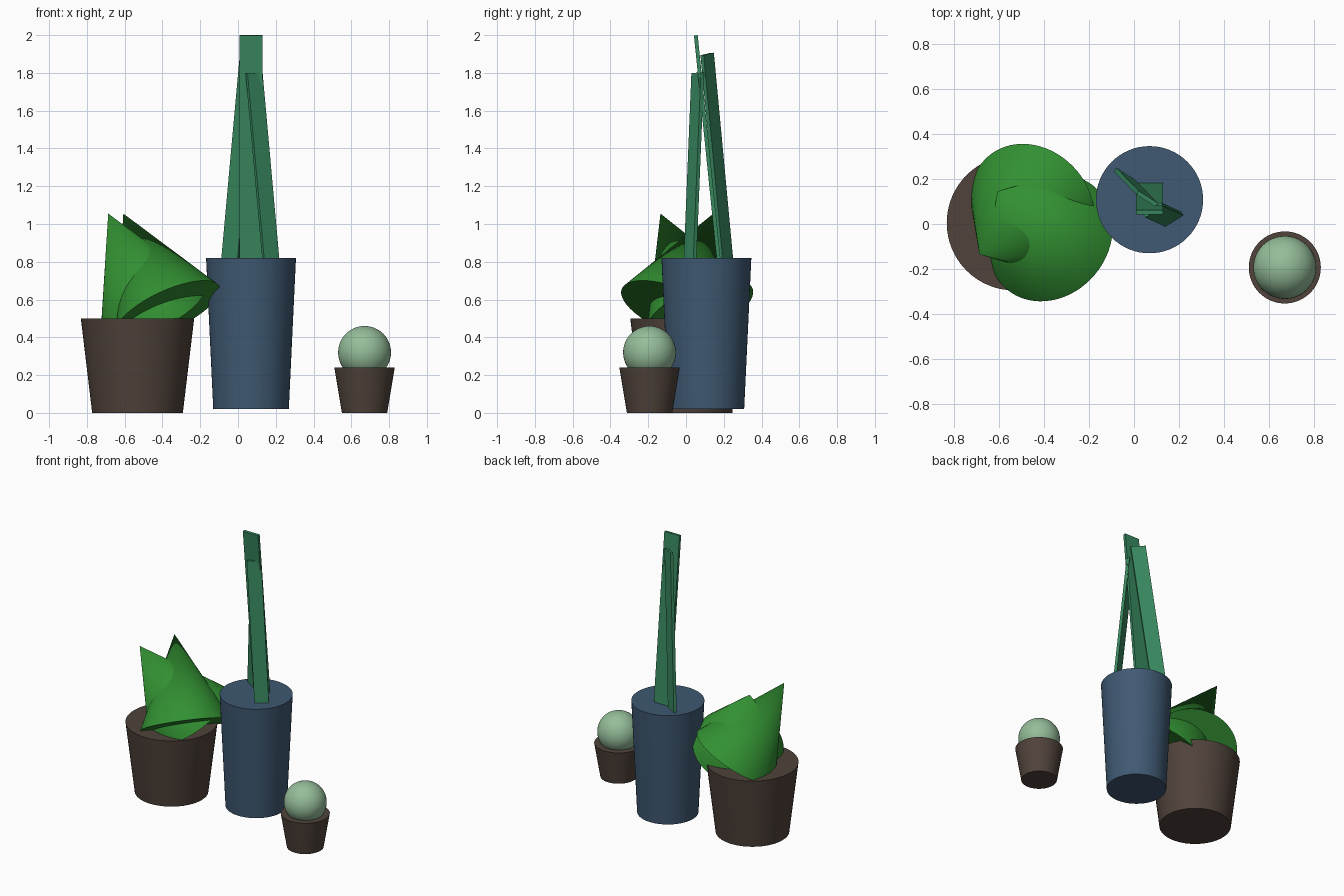
import bpy, math
from mathutils import Vector, Matrix

if "Cube" in bpy.data.objects:
    bpy.data.objects.remove(bpy.data.objects["Cube"])


def material(name, rgb):
    m = bpy.data.materials.new(name)
    m.diffuse_color = (*rgb, 1)
    m.use_nodes = True
    m.node_tree.nodes["Principled BSDF"].inputs["Base Color"].default_value = m.diffuse_color
    return m


BROWN = material("dark_brown", (0.08, 0.055, 0.043))
BLUE = material("slate_blue", (0.05, 0.10, 0.17))
GRASS = material("bright_green", (0.032, 0.28, 0.032))
LEAF = material("deep_green", (0.04, 0.25, 0.115))
SAGE = material("sage_green", (0.30, 0.51, 0.32))


def finish(name, mat):
    ob = bpy.context.object
    ob.name = name
    ob.data.materials.append(mat)
    return ob


def smooth():
    bpy.ops.object.shade_smooth_by_angle(angle=math.radians(30))


def pot(name, x, y, z0, z1, r_bottom, r_top, mat):
    bpy.ops.mesh.primitive_cone_add(vertices=64, radius1=r_bottom, radius2=r_top,
                                    depth=z1 - z0, location=(x, y, (z0 + z1) / 2))
    smooth()
    return finish(name, mat)


def cone_leaf(name, apex, axis, radius, length):
    # solid cone hanging back from its apex along a tilted axis
    n = Vector(axis).normalized()
    bpy.ops.mesh.primitive_cone_add(vertices=64, radius1=radius, radius2=0, depth=length)
    smooth()
    ob = finish(name, GRASS)
    ob.matrix_world = (Matrix.Translation(Vector(apex) - n * length / 2)
                       @ Vector((0, 0, 1)).rotation_difference(n).to_matrix().to_4x4())


def blade(name, low, top, width, thickness=0.02):
    # thin straight strip; its foot is sunk a little into the pot
    low, top, w = Vector(low), Vector(top), Vector(width)
    axis = (top - low).normalized()
    low = low - axis * 0.1
    side = (w - axis * w.dot(axis)).normalized()
    normal = axis.cross(side)
    bpy.ops.mesh.primitive_cube_add(size=1)
    ob = finish(name, LEAF)
    rot = Matrix((side, normal, axis)).transposed().to_4x4()
    ob.matrix_world = (Matrix.Translation((low + top) / 2) @ rot
                       @ Matrix.Diagonal((w.length, thickness, (top - low).length, 1)))


# pots
pot("large_pot", -0.532, 0.005, 0, 0.5, 0.24, 0.30, BROWN)
pot("tall_pot", 0.069, 0.108, 0.02, 0.82, 0.20, 0.238, BLUE)
pot("small_pot", 0.67, -0.193, 0, 0.24, 0.12, 0.16, BROWN)

# crossing cone leaves in the large pot
cone_leaf("cone_leaf_1", (-0.687, -0.135, 1.055), (-0.394, -0.35, 0.85), 0.30, 0.60)
cone_leaf("cone_leaf_2", (-0.607, 0.145, 1.055), (-0.394, 0.345, 0.852), 0.30, 0.60)

# strip leaves in the tall pot
blade("blade_back", (0.069, 0.172, 0.82), (0.069, 0.052, 1.999), (0.12, 0, 0))
blade("blade_left", (-0.04, 0.213, 0.82), (0.058, 0.112, 1.9), (0.085, -0.055, 0))
blade("blade_right", (0.173, 0.022, 0.82), (0.085, 0.062, 1.8), (0.08, 0.05, 0))

# round cactus
bpy.ops.mesh.primitive_uv_sphere_add(segments=48, ring_count=24, radius=0.14,
                                     location=(0.67, -0.193, 0.32))
smooth()
finish("round_cactus", SAGE)
